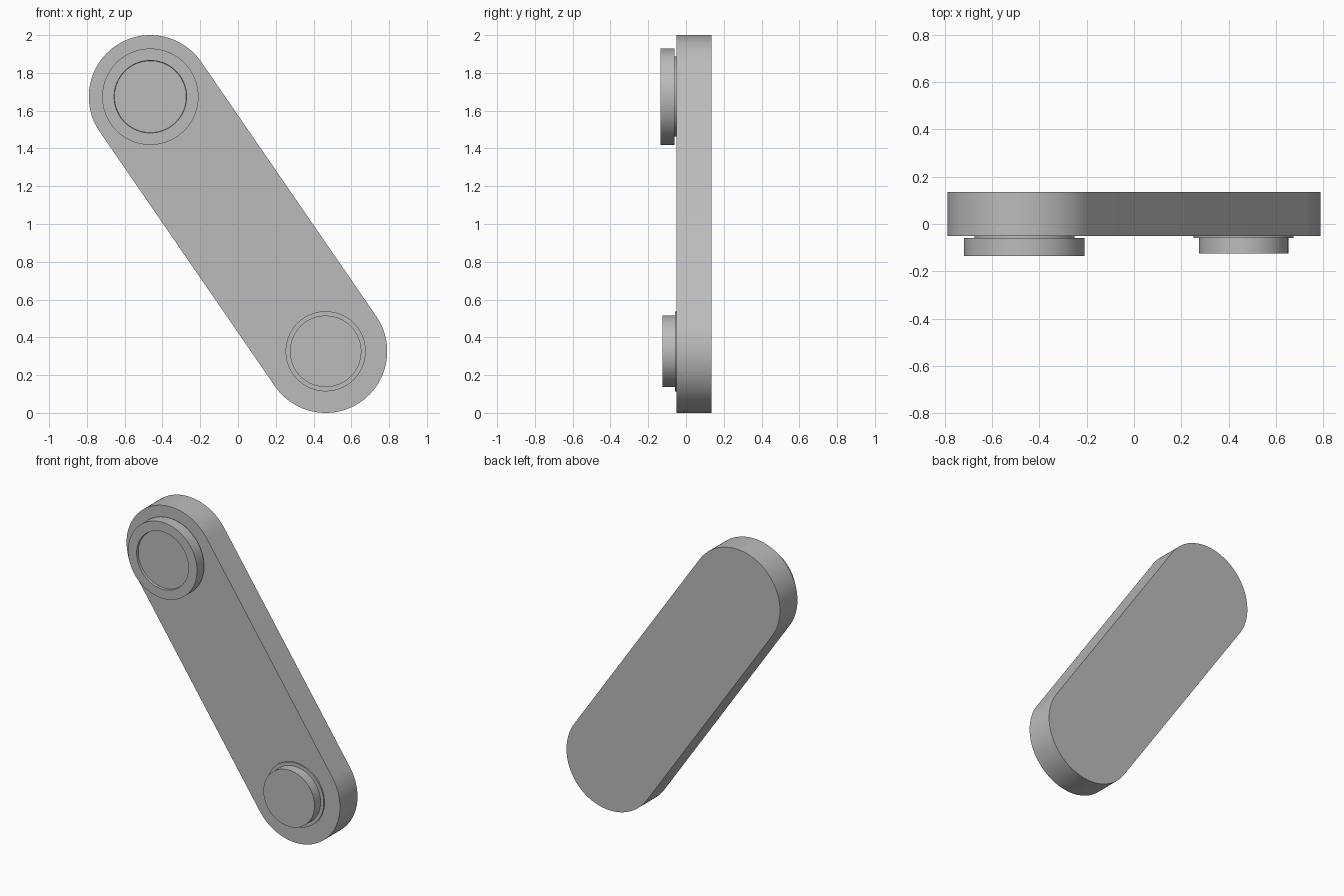
import bpy
import bmesh
from math import atan2, cos, pi, sin

cube = bpy.data.objects.get("Cube")
if cube:
    bpy.data.objects.remove(cube, do_unlink=True)

grey = bpy.data.materials.new("plain grey")
grey.use_nodes = True
grey.diffuse_color = (0.5, 0.5, 0.5, 1)
grey.node_tree.nodes["Principled BSDF"].inputs["Base Color"].default_value = (0.5, 0.5, 0.5, 1)

SEGMENTS = 96
UPPER = (-0.464, 1.674)
LOWER = (0.464, 0.326)
END_RADIUS = 0.326
FRONT, BACK = -0.05, 0.135


def finish(name, bm):
    bmesh.ops.recalc_face_normals(bm, faces=bm.faces)
    mesh = bpy.data.meshes.new(name)
    bm.to_mesh(mesh)
    bm.free()
    mesh.materials.append(grey)
    obj = bpy.data.objects.new(name, mesh)
    bpy.context.collection.objects.link(obj)
    bpy.ops.object.select_all(action='DESELECT')
    obj.select_set(True)
    bpy.context.view_layer.objects.active = obj
    bpy.ops.object.shade_smooth_by_angle(angle=pi / 6)
    return obj


def turned(name, centre, profile):
    """Solid turned about a front-to-back axis; profile is (radius, y) pairs."""
    bm = bmesh.new()
    rings = []
    for radius, y in profile:
        angles = [2 * pi * i / SEGMENTS for i in range(SEGMENTS)]
        rings.append([bm.verts.new((centre[0] + radius * cos(a), y,
                                    centre[1] + radius * sin(a))) for a in angles])
    for r1, r2 in zip(rings, rings[1:]):
        for i in range(SEGMENTS):
            j = (i + 1) % SEGMENTS
            bm.faces.new((r1[i], r1[j], r2[j], r2[i]))
    bm.faces.new(rings[0])
    bm.faces.new(rings[-1])
    return finish(name, bm)


# Slanted arm with two round ends
bm = bmesh.new()
slant = atan2(UPPER[1] - LOWER[1], UPPER[0] - LOWER[0])
outline = []
half = SEGMENTS // 2
for centre, start in ((UPPER, slant - pi / 2), (LOWER, slant + pi / 2)):
    for i in range(half + 1):
        a = start + pi * i / half
        outline.append(bm.verts.new((centre[0] + END_RADIUS * cos(a), FRONT,
                                     centre[1] + END_RADIUS * sin(a))))
face = bm.faces.new(outline)
extruded = bmesh.ops.extrude_face_region(bm, geom=[face], use_keep_orig=True)
moved = [v for v in extruded["geom"] if isinstance(v, bmesh.types.BMVert)]
bmesh.ops.translate(bm, verts=moved, vec=(0, BACK - FRONT, 0))
finish("arm", bm)

# Upper boss: narrow neck, wide disc and a shallow dished face
turned("upper_boss", UPPER, [(0.212, FRONT + 0.01), (0.212, -0.06), (0.255, -0.06),
                             (0.255, -0.135), (0.192, -0.135), (0.19, -0.12)])

# Lower boss: thin collar and a round pin
turned("lower_boss", LOWER, [(0.212, FRONT + 0.01), (0.212, -0.059),
                             (0.189, -0.059), (0.189, -0.124)])
